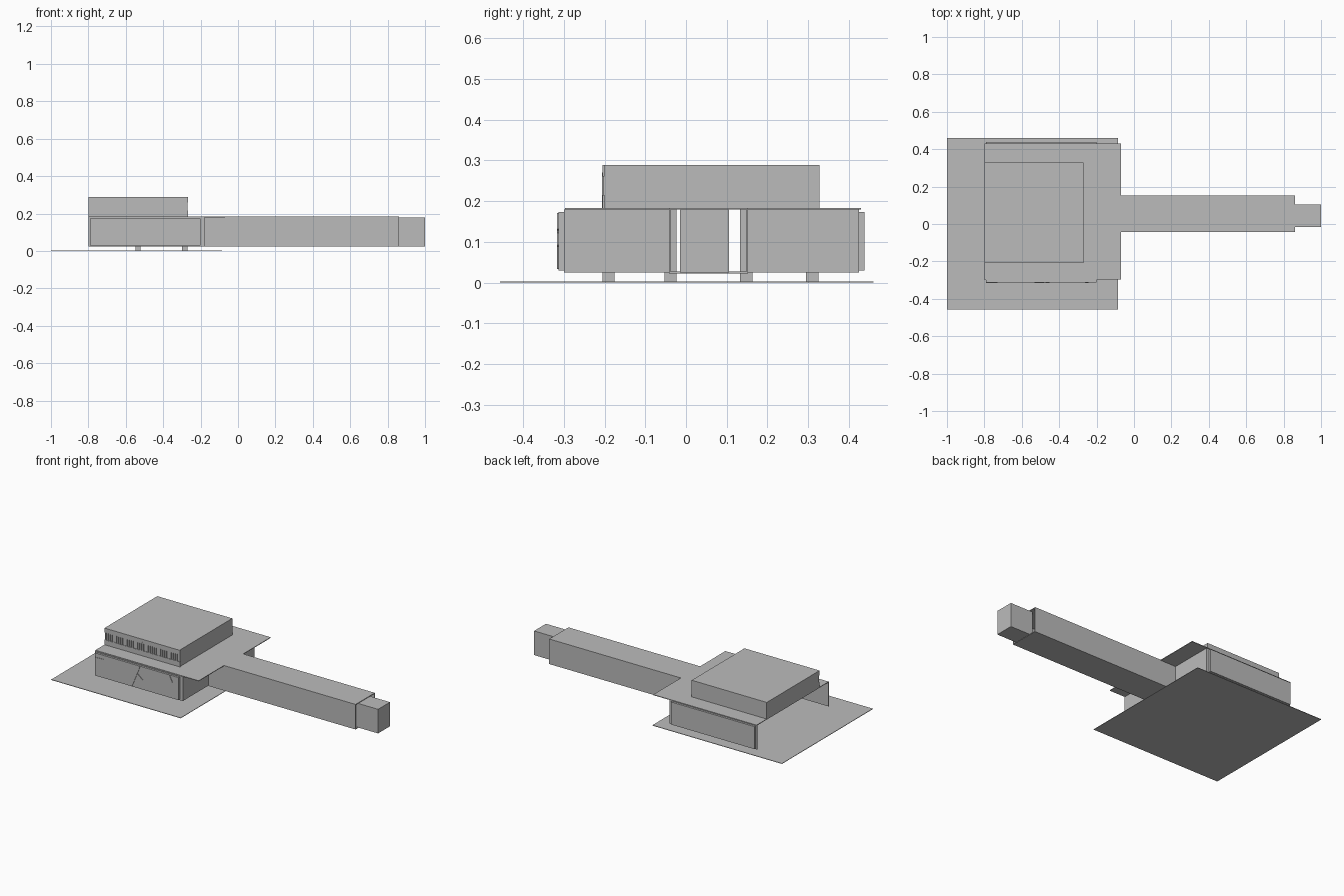
import bpy, math

grey = bpy.data.materials.new("plain_grey")
grey.diffuse_color = (0.5, 0.5, 0.5, 1)


def box(name, x, y, z, roll=0.0):
    """Box from (min, max) ranges, optionally turned about y."""
    r = (x, y, z)
    v = [(sx * (x[1] - x[0]) / 2, sy * (y[1] - y[0]) / 2, sz * (z[1] - z[0]) / 2)
         for sx in (-1, 1) for sy in (-1, 1) for sz in (-1, 1)]
    f = [(0, 1, 3, 2), (4, 6, 7, 5), (0, 4, 5, 1), (2, 3, 7, 6), (0, 2, 6, 4), (1, 5, 7, 3)]
    me = bpy.data.meshes.new(name)
    me.from_pydata(v, [], f)
    me.materials.append(grey)
    ob = bpy.data.objects.new(name, me)
    ob.location = [(a + b) / 2 for a, b in r]
    ob.rotation_euler = (0, roll, 0)
    bpy.context.collection.objects.link(ob)
    return ob


def strut(name, p, q, y):
    """Thin bar between two (x, z) points on a front wall."""
    cx, cz = (p[0] + q[0]) / 2, (p[1] + q[1]) / 2
    dx, dz = q[0] - p[0], q[1] - p[1]
    h = math.hypot(dx, dz) / 2
    box(name, (cx - h, cx + h), (y - 0.002, y + 0.002), (cz - 0.003, cz + 0.003),
        -math.atan2(dz, dx))


T = 0.004  # sheet thickness

# Ground slab
box("ground_slab", (-1.0, -0.085), (-0.457, 0.46), (0, 0.003))

# Room open to the left: side walls, split end wall, flat overhanging roof
box("front_wall", (-0.80, -0.18), (-0.30, -0.296), (0.025, 0.18))
box("back_wall", (-0.80, -0.18), (0.421, 0.425), (0.025, 0.18))
box("end_wall_front", (-0.184, -0.18), (-0.30, -0.04), (0.025, 0.18))
box("end_wall_back", (-0.184, -0.18), (0.15, 0.425), (0.025, 0.18))
box("roof", (-0.80, -0.07), (-0.297, 0.43), (0.179, 0.183))

# Raised outer wall panels
box("front_panel", (-0.79, -0.20), (-0.313, -0.30), (0.03, 0.174))
box("back_panel", (-0.79, -0.20), (0.425, 0.438), (0.03, 0.174))

# Support posts
for i, (px, py) in enumerate([(-0.285, -0.038), (-0.285, 0.148), (-0.535, -0.19), (-0.535, 0.31)]):
    box(f"post_{i + 1}", (px - 0.014, px + 0.014), (py - 0.015, py + 0.015), (0, 0.18))

# Upper storey
box("upper_storey", (-0.80, -0.27), (-0.20, 0.328), (0.183, 0.289))
box("upper_front_skin", (-0.80, -0.266), (-0.205, -0.20), (0.26, 0.289))
box("upper_front_sill", (-0.80, -0.266), (-0.205, -0.20), (0.183, 0.215))
box("upper_front_mullion", (-0.535, -0.525), (-0.206, -0.20), (0.183, 0.27))
for i in range(36):
    x = -0.797 + i * 0.0148
    box(f"louvre_{i + 1}", (x, x + 0.007), (-0.204, -0.20), (0.215, 0.26))

# Long passage, open at the ends
box("passage_top", (-0.18, 0.86), (-0.042, 0.152), (0.179, 0.183))
box("passage_floor", (-0.18, 0.86), (-0.042, 0.152), (0.023, 0.023 + T))
box("passage_front_wall", (-0.18, 0.86), (-0.042, -0.038), (0.023, 0.183))
box("passage_back_wall", (-0.18, 0.86), (0.148, 0.152), (0.023, 0.183))

# Narrower end section, slid slightly into the passage
box("end_section", (0.84, 1.0), (-0.015, 0.105), (0.025, 0.179))

# Thin braces on the front panel
strut("brace_long", (-0.53, 0.035), (-0.475, 0.17), -0.314)
strut("brace_short", (-0.49, 0.12), (-0.455, 0.09), -0.314)
strut("brace_right", (-0.265, 0.17), (-0.245, 0.13), -0.314)
strut("brace_left", (-0.79, 0.145), (-0.73, 0.147), -0.314)
